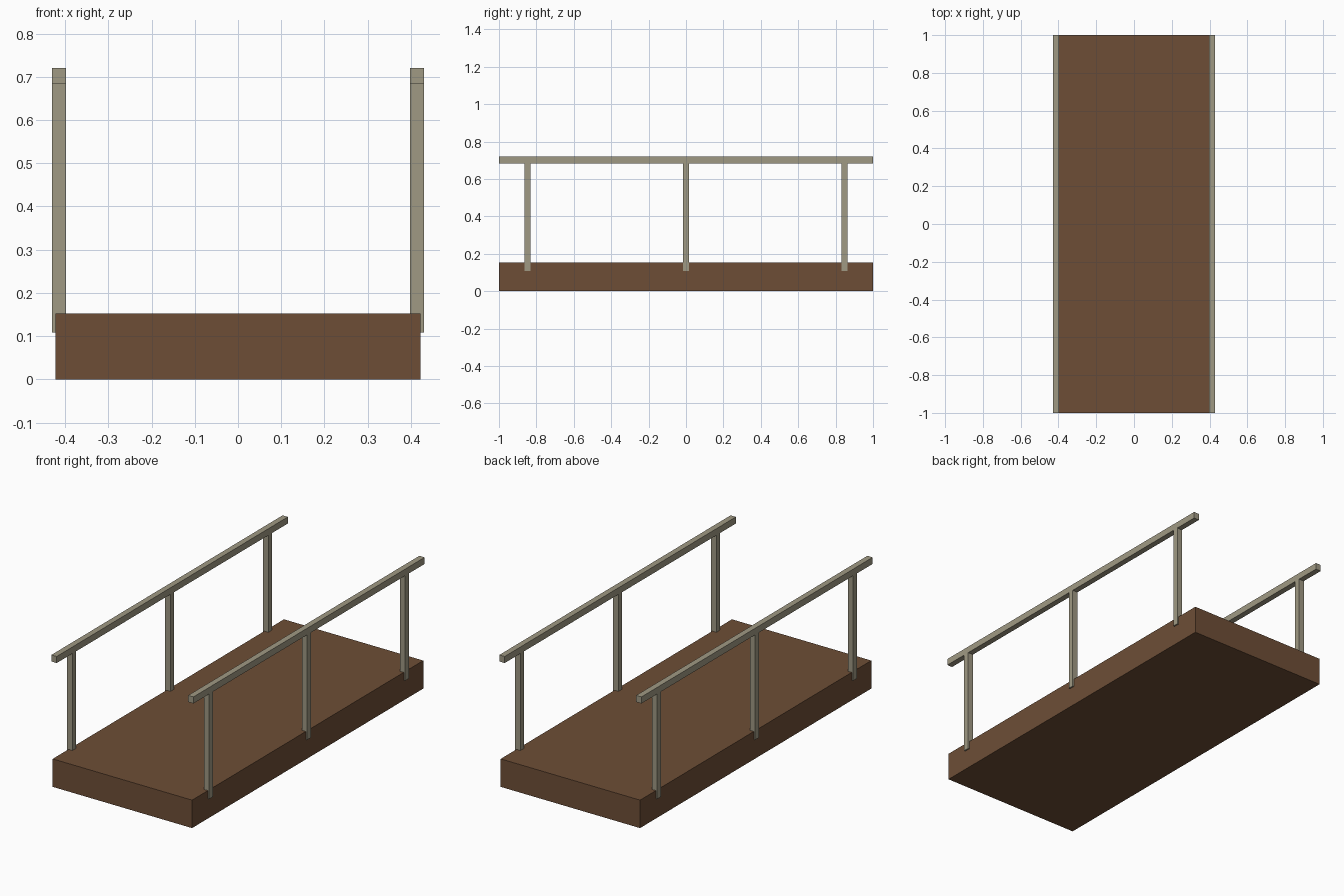
import bpy
import bmesh
from mathutils import Vector

if "Cube" in bpy.data.objects:
    bpy.data.objects.remove(bpy.data.objects["Cube"])


def material(name, color):
    mat = bpy.data.materials.new(name)
    mat.diffuse_color = (*color, 1)
    mat.use_nodes = True
    mat.node_tree.nodes["Principled BSDF"].inputs["Base Color"].default_value = mat.diffuse_color
    return mat


def box(name, lo, hi, mat):
    """Box spanning the two opposite corners lo and hi."""
    lo, hi = Vector(lo), Vector(hi)
    bm = bmesh.new()
    bmesh.ops.create_cube(bm, size=1)
    bmesh.ops.scale(bm, vec=hi - lo, verts=bm.verts)
    mesh = bpy.data.meshes.new(name)
    bm.to_mesh(mesh)
    bm.free()
    mesh.materials.append(mat)
    obj = bpy.data.objects.new(name, mesh)
    obj.location = (lo + hi) / 2
    bpy.context.collection.objects.link(obj)
    return obj


brown = material("brown_wood", (0.155, 0.076, 0.037))
grey = material("weathered_wood", (0.35, 0.32, 0.23))

# Deck slab
DECK_TOP = 0.153
box("deck", (-0.422, -1, 0), (0.422, 1, DECK_TOP), brown)

# Railings: posts overlap the deck edge, handrail rests on the posts
INNER, OUTER = 0.398, 0.43
POST_BOTTOM, RAIL_BOTTOM, RAIL_TOP = 0.109, 0.684, 0.72
HALF_POST = 0.016

for side, sign in (("left", -1), ("right", 1)):
    x0, x1 = sorted((sign * INNER, sign * OUTER))
    box(f"{side}_handrail", (x0, -1, RAIL_BOTTOM), (x1, 1, RAIL_TOP), grey)
    for place, y in (("front", -0.847), ("middle", 0), ("back", 0.847)):
        box(f"{side}_{place}_post",
            (x0, y - HALF_POST, POST_BOTTOM),
            (x1, y + HALF_POST, RAIL_BOTTOM), grey)
